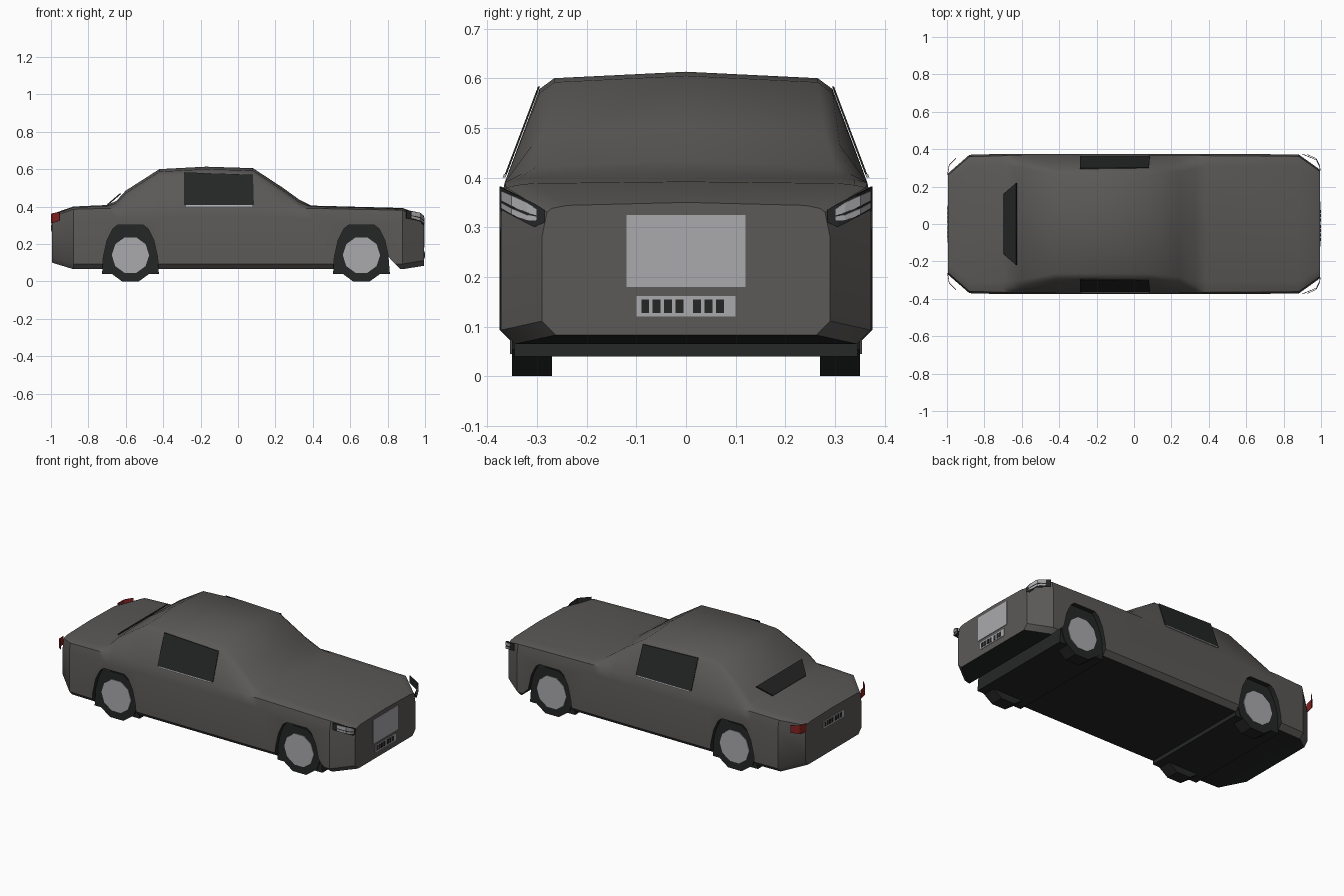
import bpy, bmesh, math
from mathutils import Vector

cube = bpy.data.objects.get("Cube")
if cube:
    bpy.data.objects.remove(cube, do_unlink=True)


def material(name, r, g, b):
    m = bpy.data.materials.new(name)
    m.use_nodes = True
    m.diffuse_color = (r, g, b, 1)
    m.node_tree.nodes["Principled BSDF"].inputs["Base Color"].default_value = (r, g, b, 1)
    return m


paint = material("grey_paint", .105, .1, .096)
black = material("black_rubber", .018, .019, .019)
silver = material("silver", .4, .4, .42)
red = material("red_lens", .26, .018, .016)


def build(name, verts, faces, *mats):
    me = bpy.data.meshes.new(name)
    me.from_pydata(verts, [], faces)
    bm = bmesh.new()
    bm.from_mesh(me)
    bmesh.ops.recalc_face_normals(bm, faces=bm.faces)
    bm.to_mesh(me)
    bm.free()
    for m in mats:
        me.materials.append(m)
    ob = bpy.data.objects.new(name, me)
    bpy.context.collection.objects.link(ob)
    return ob


def prism(name, outline, offset, *mats):
    """Extrude a flat outline along an offset."""
    n = len(outline)
    base = [Vector(p) for p in outline]
    verts = base + [p + Vector(offset) for p in base]
    faces = [list(range(n)), list(range(n, 2 * n))]
    faces += [(i, (i + 1) % n, n + (i + 1) % n, n + i) for i in range(n)]
    return build(name, verts, faces, *mats)


def end_plate(name, x, y0, y1, z0, z1, depth, mat):
    return prism(name, [(x, y0, z0), (x, y1, z0), (x, y1, z1), (x, y0, z1)], (depth, 0, 0), mat)


def ribbon(name, path, side, lo, hi, out, mat):
    """Curved lamp strip following path rows of x, y, low z, high z."""
    verts = []
    for x, y, z0, z1 in path:
        for t in (lo, hi):
            verts.append((x + math.copysign(out * .3, x), side * (y + out), z0 + (z1 - z0) * t))
    faces = [(2 * i, 2 * i + 2, 2 * i + 3, 2 * i + 1) for i in range(len(path) - 1)]
    ob = build(name, verts, faces, mat)
    mod = ob.modifiers.new("thickness", "SOLIDIFY")
    mod.thickness = .003
    mod.offset = 0
    return ob


# Body shell: x, half width, floor z, shoulder z, roof half width, roof z
stations = [
    (-.995, .27, .10, .345, .25, .36),
    (-.88, .37, .065, .385, .34, .40),
    (-.70, .375, .065, .39, .34, .408),
    (-.65, .375, .065, .39, .335, .43),
    (-.60, .375, .065, .39, .33, .485),
    (-.42, .375, .065, .39, .295, .60),
    (-.17, .375, .065, .39, .295, .613),
    (.08, .375, .065, .39, .295, .605),
    (.24, .375, .065, .39, .31, .50),
    (.33, .375, .065, .39, .33, .435),
    (.39, .375, .065, .39, .34, .405),
    (.88, .372, .065, .38, .34, .392),
    (.995, .29, .083, .33, .27, .35),
]
verts = []
for x, w, floor, sh, wt, top in stations:
    rise = top - sh
    half = [(w - .028, floor), (w, floor + .028), (w, sh - .05), (w - .01, sh),
            (wt, top - min(.035, rise * .6)), (wt - .03, top - min(.013, rise * .3))]
    ring = [(0, floor)] + half + [(0, top)] + [(-y, z) for y, z in reversed(half)]
    verts += [(x, y, z) for y, z in ring]
n = len(verts) // len(stations)
faces = [list(range(n)), list(range(len(verts) - n, len(verts)))]
for s in range(len(stations) - 1):
    for i in range(n):
        j = (i + 1) % n
        faces.append((s * n + i, s * n + j, s * n + n + j, s * n + n + i))
body = build("body", verts, faces, paint, black)
for p in body.data.polygons:
    p.material_index = 1 if p.normal.z < -.8 else 0

# Wheel arches, liners and wheels
arch = [(.152, .04), (.145, .13), (.125, .22), (.095, .28), (.07, .30)]
arch = arch + [(-x, z) for x, z in reversed(arch)]
for end, cx in (("rear", -.575), ("front", .66)):
    outline = [(cx + x, z) for x, z in arch]
    prism(end + "_arch_liner", [(x, -.345, z) for x, z in outline], (0, .69, 0), black)
    if end == "front":
        outline[0] = (.892, .04)
    cutter = prism(end + "_arch_cutter", [(x, -.5, z) for x, z in outline], (0, 1, 0), paint, black)
    cutter.hide_render = True
    for p in cutter.data.polygons:
        p.material_index = 1
    mod = body.modifiers.new("arch", "BOOLEAN")
    mod.operation = "DIFFERENCE"
    mod.solver = "EXACT"
    mod.object = cutter
    bpy.context.view_layer.objects.active = body
    bpy.ops.object.modifier_apply(modifier=mod.name)
    bpy.data.objects.remove(cutter, do_unlink=True)

    for side, label in ((1, "left"), (-1, "right")):
        def disc(r, y):
            turns = [math.tau * (i + .5) / 10 - math.pi / 2 for i in range(10)]
            return [(cx + r * math.cos(a), side * y, .14 + r * math.sin(a)) for a in turns]
        prism(f"{end}_{label}_tyre", disc(.147, .27), (0, side * .08, 0), black)
        prism(f"{end}_{label}_hub", disc(.1, .345), (0, side * .009, 0), silver)

bpy.ops.object.select_all(action="DESELECT")
body.select_set(True)
bpy.context.view_layer.objects.active = body
bpy.ops.object.shade_smooth_by_angle(angle=math.radians(34))

# Windows and lamps on both sides
head = [(.996, .285, .31, .335), (.993, .305, .30, .347), (.975, .343, .32, .366), (.90, .374, .337, .382)]
glint = [(.993, .296, .312, .338), (.988, .315, .31, .352), (.972, .345, .322, .366), (.925, .366, .335, .375)]
tail = [(-.997, .262, .31, .36), (-.988, .315, .313, .365), (-.952, .352, .325, .37)]
for side, label in ((1, "left"), (-1, "right")):
    def on_cabin(x, z):
        return (x, side * (.367 - (z - .39) * .378), z)
    glass = [on_cabin(-.29, .407), on_cabin(.085, .407), on_cabin(.08, .57), on_cabin(-.29, .583)]
    prism(label + "_window", glass, (0, side * .004, 0), black)
    trim = [on_cabin(-.28, .40), on_cabin(.08, .40), on_cabin(.08, .407), on_cabin(-.28, .407)]
    prism(label + "_window_trim", trim, (0, side * .006, 0), silver)
    ribbon(label + "_headlamp_housing", head, side, 0, 1, 0, black)
    ribbon(label + "_headlamp_upper", glint, side, .46, .95, .005, silver)
    ribbon(label + "_headlamp_lower", glint, side, .08, .36, .005, silver)
    ribbon(label + "_tail_lamp", tail, side, 0, 1, 0, red)

prism("rear_window", [(-.70, -.16, .412), (-.70, .16, .412), (-.63, .22, .472), (-.63, -.22, .472)],
      (.004, 0, -.006), black)

# Grille and number plates with plain dark bars
end_plate("grille_panel", .994, -.12, .12, .18, .325, .004, silver)
for label, s, z in (("front", 1, .12), ("rear", -1, .265)):
    end_plate(label + "_plate", s * .994, -.1, .1, z, z + .042, s * .004, silver)
    for i, y in enumerate((-.082, -.059, -.036, -.013, .022, .045, .068)):
        end_plate(f"{label}_plate_bar_{i}", s * .997, s * y - .008, s * y + .008,
                  z + .007, z + .035, s * .003, black)
